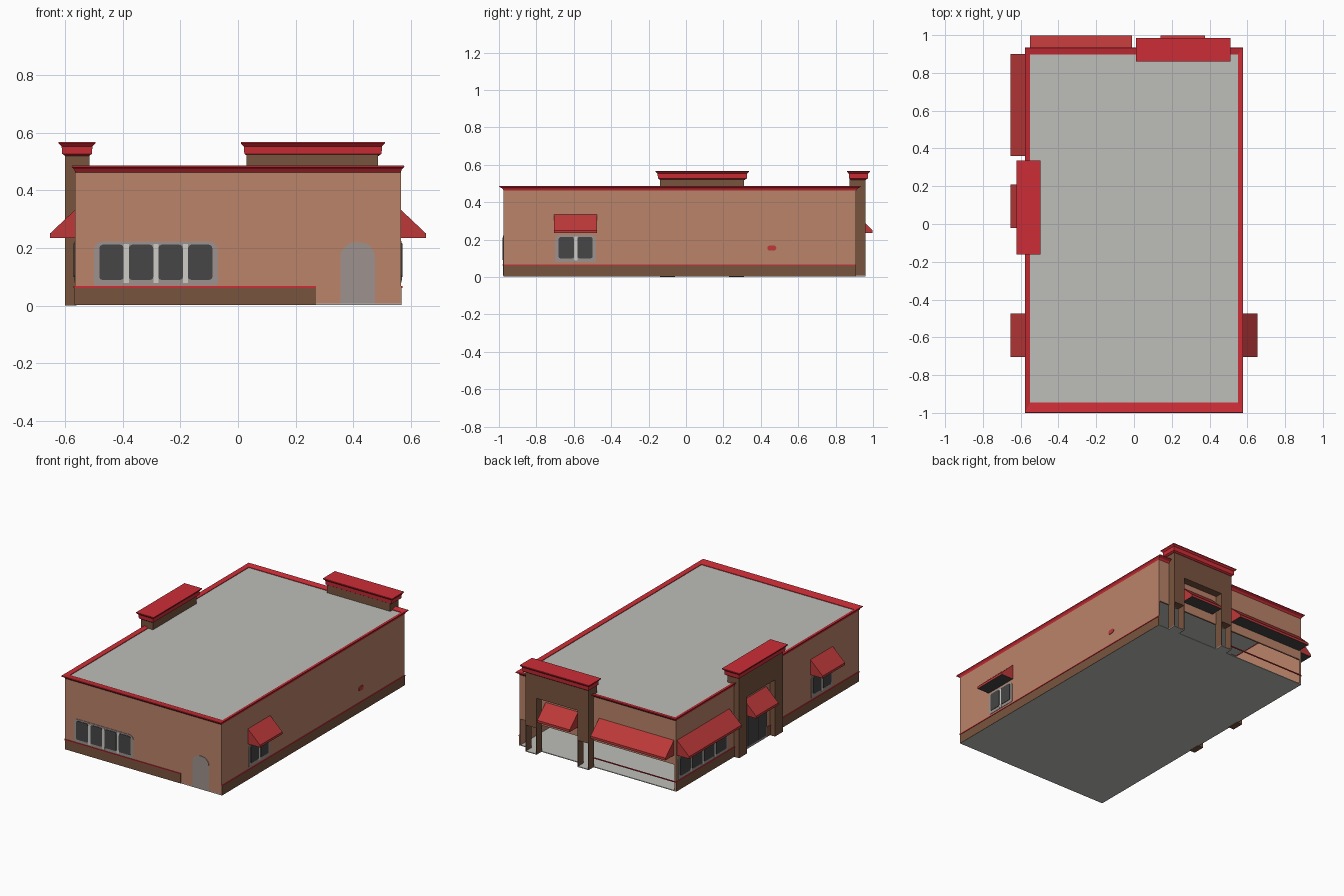
import bpy, bmesh, math

if "Cube" in bpy.data.objects:
    bpy.data.objects.remove(bpy.data.objects["Cube"])


def mat(name, r, g, b):
    m = bpy.data.materials.new(name)
    lin = [((c / 255 + 0.055) / 1.055) ** 2.4 for c in (r, g, b)]
    m.diffuse_color = (*lin, 1)
    m.use_nodes = True
    m.node_tree.nodes["Principled BSDF"].inputs["Base Color"].default_value = m.diffuse_color
    return m


WALL = mat("tan wall", 186, 131, 105)
BROWN = mat("brown", 121, 84, 63)
RED = mat("trim red", 204, 45, 54)
AWN = mat("awning red", 190, 57, 57)
ROOF = mat("pale grey", 190, 190, 184)
GLASS = mat("dark glass", 70, 70, 70)
FRAME = mat("frame grey", 158, 146, 142)
LIGHT = mat("light frame", 205, 204, 198)

# wall planes
X, YF, YB, H = 0.565, -0.975, 0.91, 0.47
OPEN = 0.175  # height of the open rear shopfront


def make(name, bm, *mats):
    bmesh.ops.recalc_face_normals(bm, faces=bm.faces)
    me = bpy.data.meshes.new(name)
    bm.to_mesh(me)
    bm.free()
    for m in mats:
        me.materials.append(m)
    ob = bpy.data.objects.new(name, me)
    bpy.context.collection.objects.link(ob)
    return ob


def loft(name, m, loops, close=False):
    """Stack of rectangles (x0, x1, y0, y1, z) joined into one skin."""
    bm = bmesh.new()
    rings = [[bm.verts.new(p) for p in ((a, c, z), (b, c, z), (b, d, z), (a, d, z))]
             for a, b, c, d, z in loops]
    pairs = list(zip(rings, rings[1:]))
    if close:
        pairs.append((rings[-1], rings[0]))
    else:
        bm.faces.new(rings[0])
        bm.faces.new(rings[-1])
    for r, s in pairs:
        for i in range(4):
            j = (i + 1) % 4
            bm.faces.new((r[i], r[j], s[j], s[i]))
    return make(name, bm, m)


def box(name, m, x0, x1, y0, y1, z0, z1):
    return loft(name, m, [(x0, x1, y0, y1, z0), (x0, x1, y0, y1, z1)])


def on_wall(side, u, d, z):
    """Point at u along a wall, d outside it."""
    return {"front": (u, YF - d, z), "back": (u, YB + d, z),
            "right": (X + d, u, z), "left": (-X - d, u, z)}[side]


def panel(name, m, side, u0, u1, z0, z1, d, r_top=0.0, r_bot=0.0):
    """Thin rounded plate on a wall."""
    pts = []
    for cu, cz, r, a0 in ((u1, z1, r_top, 0), (u0, z1, r_top, 90),
                          (u0, z0, r_bot, 180), (u1, z0, r_bot, 270)):
        su, sz = (1 if cu == u1 else -1), (1 if cz == z1 else -1)
        for k in range(6 if r else 1):
            a = math.radians(a0 + 18 * k)
            pts.append((cu - su * r + (r * math.cos(a) if r else 0),
                        cz - sz * r + (r * math.sin(a) if r else 0)))
    bm = bmesh.new()
    inner = [bm.verts.new(on_wall(side, u, -0.001, z)) for u, z in pts]
    outer = [bm.verts.new(on_wall(side, u, d, z)) for u, z in pts]
    bm.faces.new(inner)
    bm.faces.new(outer)
    for i in range(len(pts)):
        j = (i + 1) % len(pts)
        bm.faces.new((inner[i], inner[j], outer[j], outer[i]))
    return make(name, bm, m)


def windows(side, u0, u1, n, z0=0.07, z1=0.222):
    panel(side + "_window_frame", FRAME, side, u0, u1, z0, z1, 0.003, 0.03, 0.008)
    w = (u1 - u0 - 0.02) / n
    for i in range(n):
        a = u0 + 0.01 + i * w
        panel(side + "_window_pane", GLASS, side, a + 0.009, a + w - 0.009,
              z0 + 0.02, z1 - 0.01, 0.006, 0.014, 0.01)
        if i:
            panel(side + "_window_mullion", LIGHT, side, a - 0.009, a + 0.009,
                  z0 + 0.008, z1 - 0.008, 0.004)


def awning(side, u0, u1):
    prof = ((-0.002, 0.335), (0.088, 0.25), (0.088, 0.235), (-0.002, 0.235))
    bm = bmesh.new()
    ends = [[bm.verts.new(on_wall(side, u, d, z)) for d, z in prof] for u in (u0, u1)]
    for e in ends:
        bm.faces.new(e)
    for i in range(4):
        j = (i + 1) % 4
        f = bm.faces.new((ends[0][i], ends[0][j], ends[1][j], ends[1][i]))
        f.material_index = int(i == 2)  # underside
    make(side + "_awning", bm, AWN, GLASS)


# shell: floor, walls, roof, with the rear open at the bottom
box("floor", ROOF, -X, X, YF, YB, 0.002, 0.007)
box("roof", ROOF, -0.556, 0.556, -0.96, 0.905, 0.464, 0.474)
box("front_wall", WALL, -X, X, YF, YF + 0.01, 0.002, H)
box("left_wall", WALL, -X, -X + 0.01, YF, YB, 0.002, H)
box("right_wall", WALL, X - 0.01, X, YF, YB, 0.002, H)
box("back_wall", WALL, -X, X, YB - 0.01, YB, OPEN, H)

# cornice flaring outwards around the roof edge
loft("cornice", RED, [(-X, X, YF, YB, 0.463), (-0.569, 0.569, -0.983, 0.918, 0.474),
                      (-0.577, 0.577, -1.0, 0.935, 0.482), (-0.576, 0.576, -0.998, 0.933, 0.486),
                      (-0.55, 0.55, -0.945, 0.897, 0.478), (-0.55, 0.55, -0.945, 0.897, 0.463)], True)

# plinth and thin red trim
for side, a, b in (("front", -X, 0.27), ("left", YF, YB), ("right", YF, YB)):
    panel(side + "_plinth", BROWN, side, a, b, 0.002, 0.063, 0.002)
    panel(side + "_plinth_trim", RED, side, a, b, 0.062, 0.068, 0.005)
panel("back_plinth_trim", RED, "back", -X, 0.03, 0.062, 0.068, 0.005)

# windows and doors
windows("front", -0.5, -0.07, 4)
windows("left", 0.38, 0.89, 4)
windows("left", -0.70, -0.48, 2, 0.08, 0.225)
windows("right", -0.70, -0.48, 2, 0.08, 0.225)
panel("front_door", FRAME, "front", 0.355, 0.475, 0.007, 0.22, 0.003, 0.052)
panel("left_door_frame", FRAME, "left", -0.02, 0.19, 0.007, 0.235, 0.006, 0.02)
for a in (-0.01, 0.09):
    panel("left_door", GLASS, "left", a, a + 0.09, 0.02, 0.225, 0.009, 0.012)
panel("wall_badge", AWN, "right", 0.435, 0.483, 0.141, 0.169, 0.004, 0.0139, 0.0139)

# awnings
for side, a, b in (("front", 0, 0), ("right", -0.705, -0.475), ("left", -0.705, -0.475),
                   ("left", 0.36, 0.9), ("left", -0.02, 0.21),
                   ("back", -0.55, -0.01), ("back", 0.14, 0.375)):
    if b > a:
        awning(side, a, b)


# tall entrance surrounds with flared caps
def cap(name, x0, x1, y0, y1):
    loft(name, RED, [(x0 - o, x1 + o, y0 - o, y1 + o, z) for o, z in
                     ((0.0, 0.52), (0.010, 0.527), (0.012, 0.553), (0.022, 0.563), (0.022, 0.568))])


LIN, P = 0.37, 0.08
box("left_lintel", BROWN, -0.6, -0.515, -0.14, 0.31, LIN, 0.525)
cap("left_entrance_cap", -0.6, -0.517, -0.14, 0.315)
for a in (-0.14, 0.31 - P):
    box("left_pillar", BROWN, -0.6, -X + 0.005, a, a + P, 0.0, LIN)

box("back_lintel", BROWN, 0.03, 0.485, 0.875, 0.96, LIN, 0.525)
cap("back_entrance_cap", 0.032, 0.488, 0.882, 0.962)
for a in (0.03, 0.485 - P):
    box("back_pillar", BROWN, a, a + P, YB - 0.005, 0.96, OPEN, LIN)
    box("back_pillar_pad", ROOF, a, a + P, YB, 0.96, 0.002, 0.007)
    for s in (a, a + P - 0.004):  # hollow foot with side cheeks only
        box("back_pillar_cheek", BROWN, s, s + 0.004, YB - 0.005, 0.96, 0.002, OPEN)
